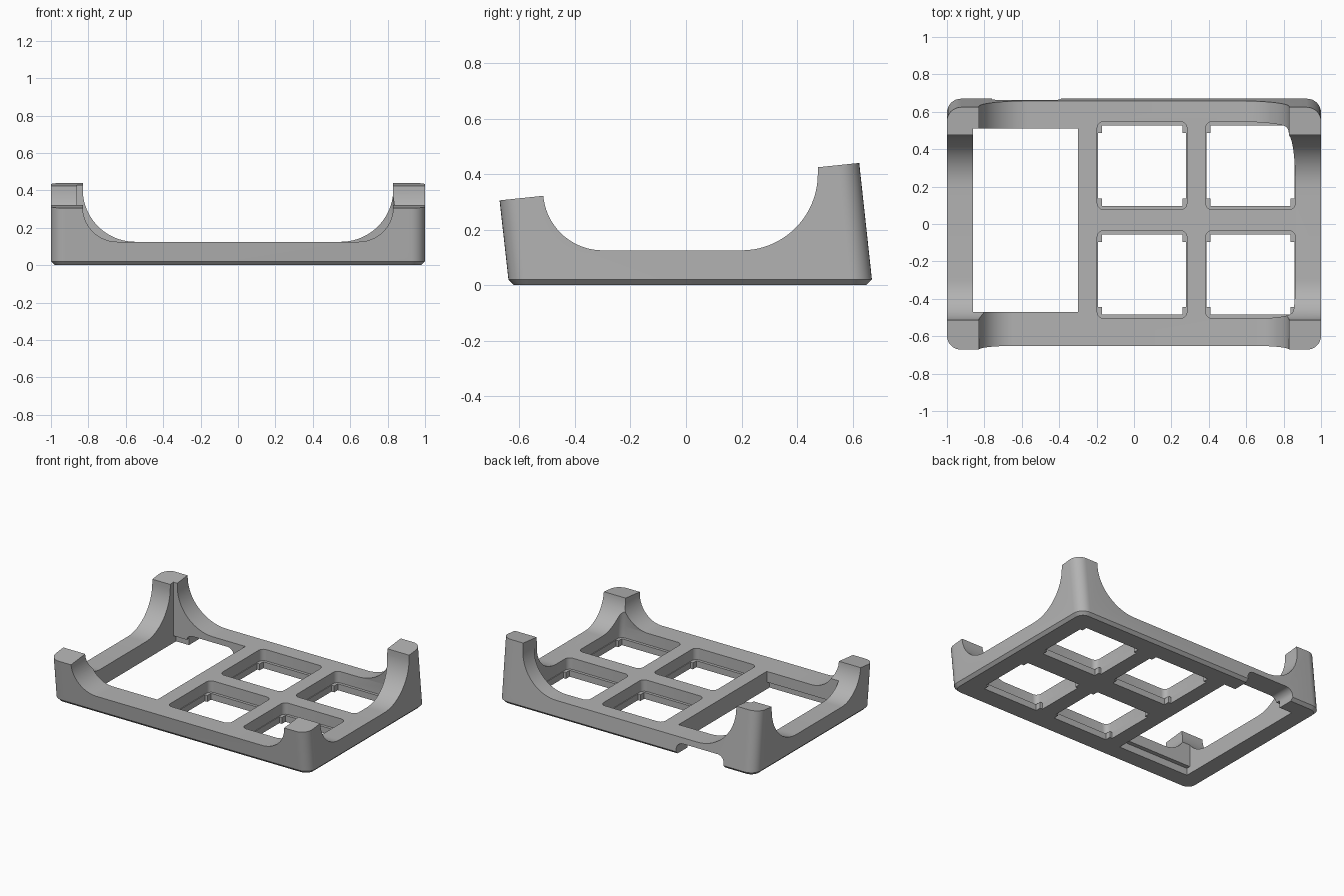
import bpy, bmesh
from math import sin, cos, pi

if "Cube" in bpy.data.objects:
    bpy.data.objects.remove(bpy.data.objects["Cube"], do_unlink=True)

LEAN = 0.104      # tilt of the outer walls and post tops
FLOOR = 0.125     # height of the plate

grey = bpy.data.materials.new("matte grey")
grey.use_nodes = True
colour = (0.45, 0.45, 0.45, 1)
grey.diffuse_color = colour
grey.node_tree.nodes["Principled BSDF"].inputs["Base Color"].default_value = colour


def arc(cx, cy, r, a0, a1, n):
    return [(cx + r * cos(a0 + (a1 - a0) * i / n), cy + r * sin(a0 + (a1 - a0) * i / n))
            for i in range(n + 1)]


def rounded(x0, x1, y0, y1, r, n=8):
    corners = [(x1 - r, y1 - r), (x0 + r, y1 - r), (x0 + r, y0 + r), (x1 - r, y0 + r)]
    pts = []
    for k, (cx, cy) in enumerate(corners):
        pts += arc(cx, cy, r, k * pi / 2, (k + 1) * pi / 2, n)
    return pts


def loft(name, rings):
    """Closed solid through rings that have equal point counts."""
    bm = bmesh.new()
    loops = [[bm.verts.new(p) for p in ring] for ring in rings]
    n = len(loops[0])
    for a, b in zip(loops, loops[1:]):
        for i in range(n):
            j = (i + 1) % n
            bm.faces.new((a[i], a[j], b[j], b[i]))
    bm.faces.new(loops[0])
    bm.faces.new(loops[-1])
    bmesh.ops.recalc_face_normals(bm, faces=bm.faces[:])
    mesh = bpy.data.meshes.new(name)
    bm.to_mesh(mesh)
    bm.free()
    mesh.materials.append(grey)
    obj = bpy.data.objects.new(name, mesh)
    bpy.context.collection.objects.link(obj)
    return obj


def flat(pts, z):
    return [(x, y, z) for x, y in pts]


def box(x0, x1, y0, y1, z0, z1):
    pts = [(x0, y0), (x1, y0), (x1, y1), (x0, y1)]
    return loft("cutter", [flat(pts, z0), flat(pts, z1)])


# Leaning block with rounded corners and a chamfered foot
outer = rounded(-1, 1, -0.64, 0.67, 0.075)
foot = rounded(-0.98, 0.98, -0.62, 0.65, 0.055)
top = []
for x, y in outer:
    z = (0.375 + LEAN * y) / (1 + LEAN * LEAN)
    top.append((x, y - LEAN * z, z))
tray = loft("tray_frame", [flat(foot, 0), flat(outer, 0.02), top])


def cut(cutter):
    cutter.hide_render = True
    mod = tray.modifiers.new("cut", "BOOLEAN")
    mod.operation = "DIFFERENCE"
    mod.solver = "EXACT"
    mod.object = cutter
    bpy.context.view_layer.objects.active = tray
    bpy.ops.object.modifier_apply(modifier=mod.name)
    bpy.data.objects.remove(cutter, do_unlink=True)


def trough(left, right, r_left, r_right):
    """Profile with a flat floor and a quarter arc rising at each end."""
    pts = [(left, 0.8)]
    pts += arc(left + r_left, FLOOR + r_left, r_left, pi, 1.5 * pi, 20)
    pts += arc(right - r_right, FLOOR + r_right, r_right, 1.5 * pi, 2 * pi, 20)
    return pts + [(right, 0.8)]


# Scoop across the sides, then scoops through the front and back walls
side = trough(-0.515, 0.475, 0.215, 0.275)
cut(loft("cutter", [[(x, y, z) for y, z in side] for x in (-1.2, 1.2)]))
for radius, y0, y1 in ((0.185, -0.9, 0.1), (0.28, 0, 0.9)):
    wall = trough(-0.83, 0.83, radius, radius)
    cut(loft("cutter", [[(x, y, z) for x, z in wall] for y in (y0, y1)]))

# Large opening with an undercut groove along front and back
cut(box(-0.86, -0.3, -0.47, 0.51, -0.1, 0.8))
cut(box(-0.86, -0.3, -0.5, 0.54, -0.1, 0.05))

# Four square openings, each with ledges and relieved corners below
for cx in (0.043, 0.623):
    for cy in (-0.27, 0.312):
        def opening(inset):
            w, h = 0.24 - inset, 0.235 - inset
            return rounded(cx - w, cx + w, cy - h, cy + h, 0.035, 5)
        cut(loft("cutter", [flat(opening(0), 0.045), flat(opening(0), FLOOR),
                            flat(opening(0.045), 0.45)]))
        cut(box(cx - 0.235, cx + 0.235, cy - 0.175, cy + 0.175, -0.1, 0.06))
        cut(box(cx - 0.215, cx + 0.215, cy - 0.215, cy + 0.215, -0.1, 0.06))

# Cable notch under the back wall
notch = rounded(-0.76, -0.39, -0.1, 0.085, 0.05)
cut(loft("cutter", [[(x, y, z) for x, z in notch] for y in (0.45, 0.8)]))

# Smooth curves, sharp edges
bpy.ops.object.select_all(action="DESELECT")
tray.select_set(True)
bpy.context.view_layer.objects.active = tray
bpy.ops.object.shade_smooth_by_angle(angle=pi / 7)
